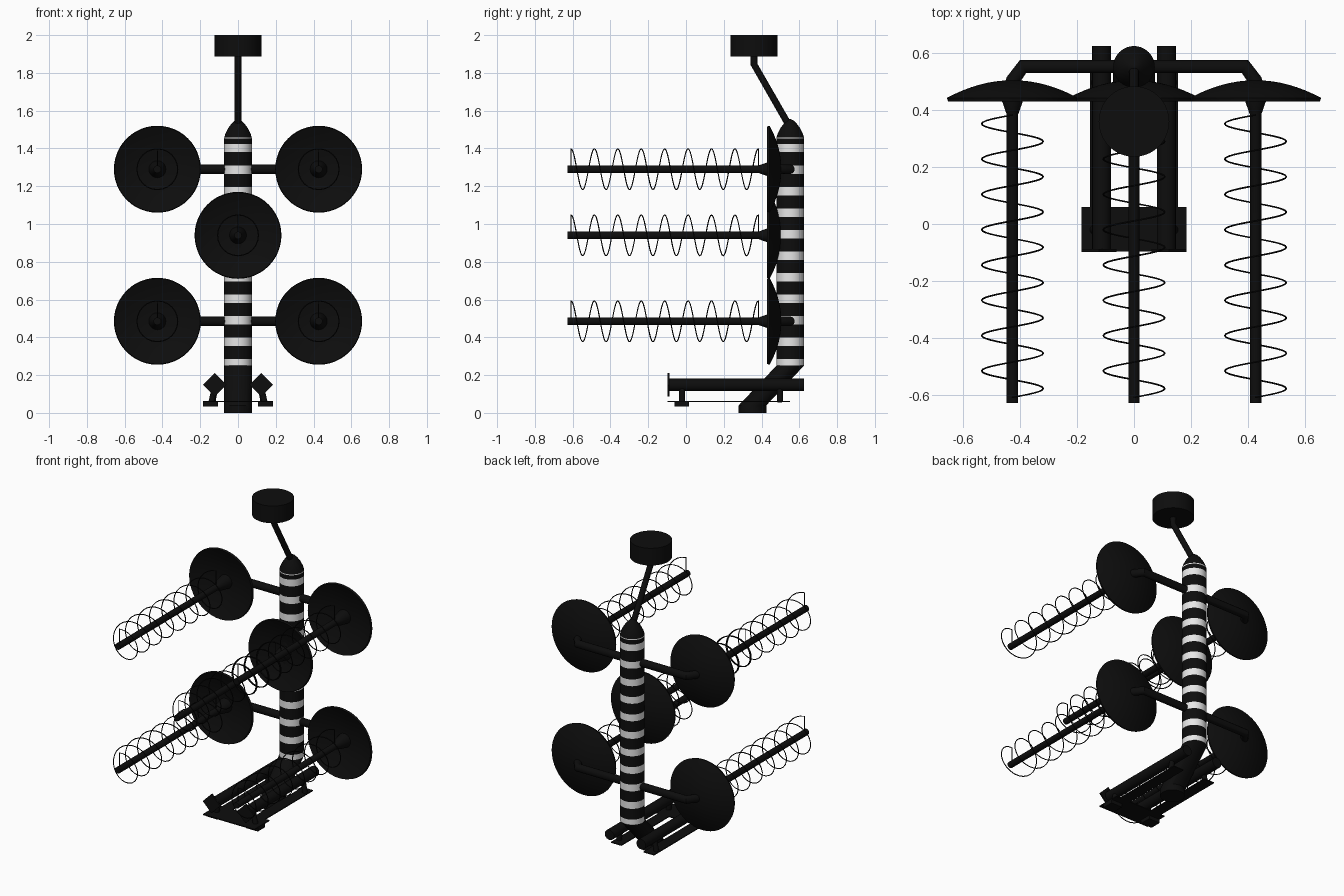
import bpy, bmesh, math
from mathutils import Matrix, Vector

if "Cube" in bpy.data.objects:
    bpy.data.objects.remove(bpy.data.objects["Cube"])


def material(name, value):
    m = bpy.data.materials.new(name)
    m.diffuse_color = (value, value, value, 1)
    m.use_nodes = True
    m.node_tree.nodes["Principled BSDF"].inputs["Base Color"].default_value = m.diffuse_color
    return m


BLACK = material("matte black", 0.004)
WHITE = material("stripe white", 0.8)
MAST_Y, MAST_R = 0.552, 0.073


def finish(name, bm, mats=(BLACK,), smooth=True):
    bmesh.ops.recalc_face_normals(bm, faces=bm.faces)
    me = bpy.data.meshes.new(name)
    bm.to_mesh(me)
    bm.free()
    for m in mats:
        me.materials.append(m)
    ob = bpy.data.objects.new(name, me)
    bpy.context.collection.objects.link(ob)
    if smooth:
        bpy.ops.object.select_all(action='DESELECT')
        ob.select_set(True)
        bpy.context.view_layer.objects.active = ob
        bpy.ops.object.shade_smooth_by_angle(angle=math.radians(35))
    return ob


def lathe(name, profile, origin, along_y=False, mats=(BLACK,), rule=None, seg=40):
    """Stack rings (radius, height[, y shift]) into a solid."""
    bm = bmesh.new()
    rings = []
    for p in profile:
        shift = p[2] if len(p) > 2 else 0
        rings.append([bm.verts.new((p[0] * math.cos(a), p[0] * math.sin(a) + shift, p[1]))
                      for a in (2 * math.pi * i / seg for i in range(seg))])
    for k in range(len(rings) - 1):
        for i in range(seg):
            j = (i + 1) % seg
            f = bm.faces.new((rings[k][i], rings[k][j], rings[k + 1][j], rings[k + 1][i]))
            if rule:
                f.material_index = rule(k)
    bm.faces.new(rings[0])
    bm.faces.new(rings[-1])
    m = Matrix.Translation(origin)
    if along_y:
        m = m @ Matrix.Rotation(-math.pi / 2, 4, 'X')   # local z -> world +y
    bm.transform(m)
    return finish(name, bm, mats)


def tube(name, points, radius, res=4):
    cu = bpy.data.curves.new(name, 'CURVE')
    cu.dimensions = '3D'
    cu.bevel_depth = radius
    cu.bevel_resolution = res
    cu.use_fill_caps = True
    sp = cu.splines.new('POLY')
    sp.points.add(len(points) - 1)
    for p, c in zip(sp.points, points):
        p.co = (*c, 1)
    cu.materials.append(BLACK)
    ob = bpy.data.objects.new(name, cu)
    bpy.context.collection.objects.link(ob)
    bpy.ops.object.select_all(action='DESELECT')
    ob.select_set(True)
    bpy.context.view_layer.objects.active = ob
    bpy.ops.object.convert(target='MESH')
    bpy.ops.object.shade_smooth_by_angle(angle=math.radians(35))
    return ob


def box(name, lo, hi, roll=0):
    lo, hi = Vector(lo), Vector(hi)
    bm = bmesh.new()
    bmesh.ops.create_cube(bm, size=1, matrix=Matrix.Translation((lo + hi) / 2)
                          @ Matrix.Rotation(roll, 4, 'Y')
                          @ Matrix.Diagonal((*(hi - lo), 1)))
    return finish(name, bm, smooth=False)


# Striped mast: rings at every stripe border, alternate faces white
PITCH = 0.114
borders = [0.25]
for k in range(11):
    mid = 0.262 + PITCH * k
    borders += [max(0.25, mid - 0.022), mid + 0.022]
borders = borders[1:] + [1.452, 1.458]
lathe("mast", [(MAST_R, z) for z in borders], (0, MAST_Y, 0),
      mats=(BLACK, WHITE), rule=lambda k: 1 - k % 2)

# Rounded mast cap and cranked foot
lathe("mast_cap", [(MAST_R, 1.458), (0.066, 1.48), (0.052, 1.508), (0.034, 1.532),
                   (0.018, 1.548), (0.004, 1.555)], (0, MAST_Y, 0))
lathe("mast_foot", [(MAST_R, 0, -0.2), (MAST_R, 0.04, -0.2), (MAST_R, 0.25, 0)],
      (0, MAST_Y, 0))

# Cranked top pole with drum
tube("top_pole", [(0, MAST_Y, 1.51), (0, 0.36, 1.845), (0, 0.36, 1.9)], 0.018)
lathe("top_drum", [(0.124, 1.888), (0.124, 2.0)], (0, 0.36, 0))

# Cross arms with ends bent forward to the dishes
for label, z in (("upper", 1.29), ("lower", 0.485)):
    tube(label + "_cross_arm", [(-0.43, 0.485, z), (-0.425, 0.505, z), (-0.39, 0.553, z),
                                (0.39, 0.553, z), (0.425, 0.505, z), (0.43, 0.485, z)], 0.025)


# Helical antenna: bowl dish, hub, rod and wire coil
def bowl(r, rim, depth, steps=8):
    return [(max(0.003, r * (1 - i / steps)), rim + depth * (1 - (1 - i / steps) ** 2))
            for i in range(steps + 1)]


def antenna(label, x, z):
    inner = bowl(0.226, 0.43, 0.055)
    outer = bowl(0.23, 0.443, 0.062)
    lathe(label + "_dish", inner[::-1] + outer, (x, 0, z), True, seg=48)
    lathe(label + "_rod", [(0.02, -0.628), (0.02, 0.385), (0.024, 0.395), (0.036, 0.43),
                           (0.046, 0.487)], (x, 0, z), True, seg=20)
    n, turns, r = 24, 8, 0.108
    coil = [(x, 0.383, z)]
    for i in range(n * turns + 1):
        a = 2 * math.pi * i / n
        coil.append((x - r * math.sin(a), 0.383 - 0.992 * i / (n * turns), z + r * math.cos(a)))
    coil.append((x, -0.609, z))
    tube(label + "_coil", coil, 0.003, 1)


antenna("centre", 0, 0.94)
for side, x in (("left", -0.427), ("right", 0.427)):
    antenna("upper_" + side, x, 1.29)
    antenna("lower_" + side, x, 0.485)

# Base: thin U-shaped deck
box("deck_front", (-0.185, -0.097, 0.057), (0.185, 0.06, 0.063))
for side, s in (("left", -1), ("right", 1)):
    def span(a, b):
        return min(s * a, s * b), max(s * a, s * b)
    x0, x1 = span(0.08, 0.155)
    box(side + "_deck_strip", (x0, 0.06, 0.057), (x1, 0.55, 0.063))
    # Round rail with a tilted end plate
    lathe(side + "_rail", [(0.033, -0.09), (0.033, 0.625)], (s * 0.114, 0, 0.148), True, seg=20)
    x0, x1 = span(0.079, 0.167)
    box(side + "_end_plate", (x0, -0.098, 0.104), (x1, -0.088, 0.192), math.radians(45))
    # Foot pad and rear strut
    x0, x1 = span(0.105, 0.185)
    box(side + "_foot_pad", (x0, -0.06, 0.034), (x1, 0.015, 0.058))
    tube(side + "_rear_strut", [(s * 0.135, 0.497, 0.058), (s * 0.12, 0.497, 0.14)], 0.016)
    tube(side + "_front_strut", [(s * 0.14, -0.02, 0.058), (s * 0.122, -0.02, 0.14)], 0.016)
